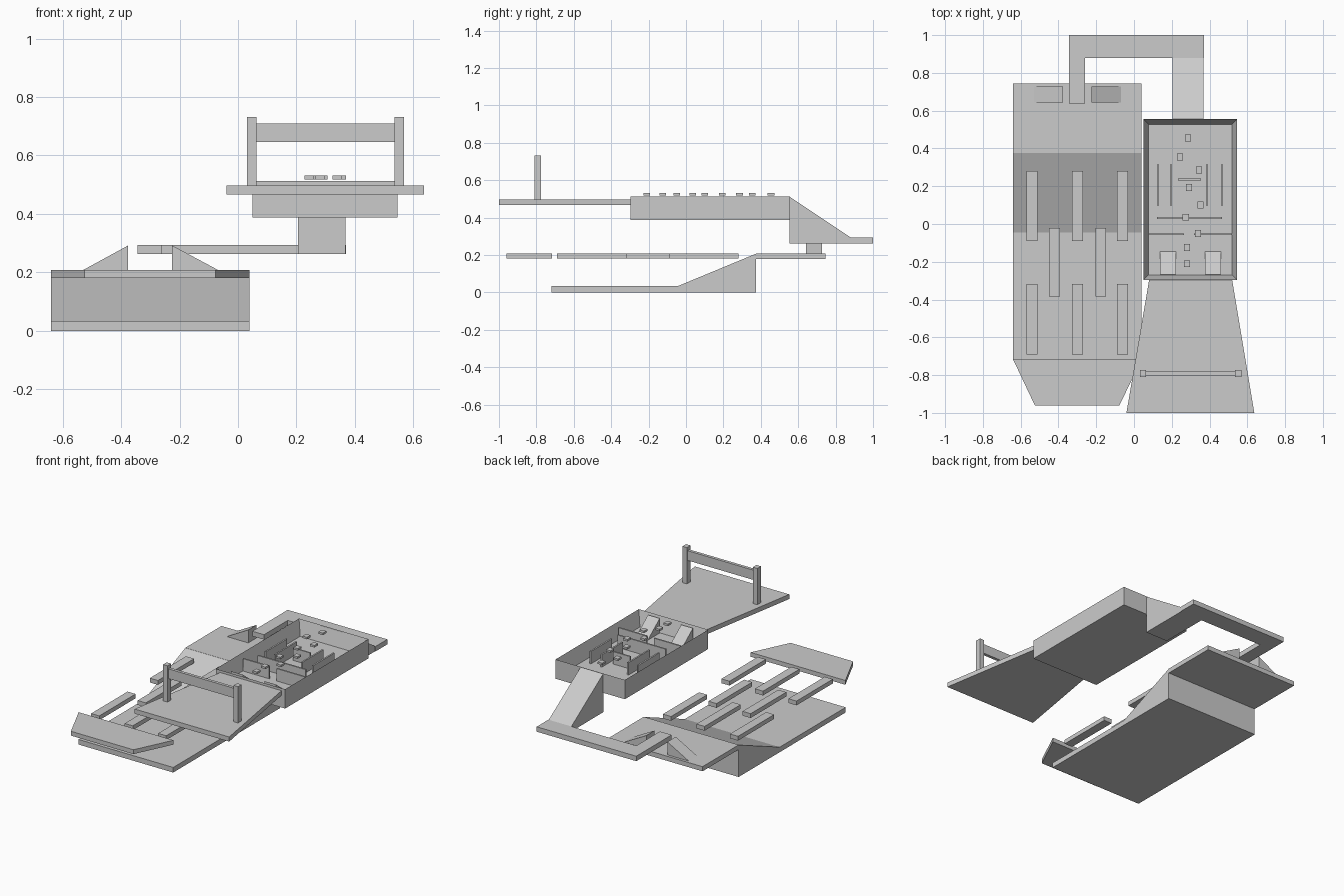
import bpy, bmesh
from mathutils import Vector

if "Cube" in bpy.data.objects:
    bpy.data.objects.remove(bpy.data.objects["Cube"])


def prism(name, pts, lo, hi, axis):
    """Extrude a 2D outline along an axis (x: pts are y,z; y: x,z; z: x,y)."""
    def place(p, d):
        a, b = p
        return {'x': (d, a, b), 'y': (a, d, b), 'z': (a, b, d)}[axis]
    bm = bmesh.new()
    face = bm.faces.new([bm.verts.new(place(p, lo)) for p in pts])
    ext = bmesh.ops.extrude_face_region(bm, geom=[face])
    verts = [v for v in ext['geom'] if isinstance(v, bmesh.types.BMVert)]
    bmesh.ops.translate(bm, verts=verts, vec=Vector(place((0, 0), hi - lo)))
    bmesh.ops.recalc_face_normals(bm, faces=bm.faces)
    mesh = bpy.data.meshes.new(name)
    bm.to_mesh(mesh)
    bm.free()
    obj = bpy.data.objects.new(name, mesh)
    bpy.context.collection.objects.link(obj)
    return obj


def box(name, x0, x1, y0, y1, z0, z1):
    return prism(name, [(x0, y0), (x1, y0), (x1, y1), (x0, y1)], z0, z1, 'z')


# Lower deck: ramped base, rear landing and tapered front landing
prism("lower_ramp", [(-.72, 0), (.375, 0), (.375, .207), (-.045, .033), (-.72, .033)],
      -.64, .04, 'x')
box("rear_landing", -.64, .04, .375, .745, .178, .208)
prism("front_landing", [(-.64, -.717), (-.525, -.96), (-.077, -.96), (.04, -.717)],
      .18, .208, 'z')

# Staggered floating planks
for xs, y0, y1 in [((-.54, -.3, -.06), -.09, .28),
                   ((-.42, -.176), -.385, -.02),
                   ((-.54, -.3, -.06), -.69, -.318)]:
    for x in xs:
        box("floating_plank", x - .029, x + .029, y0, y1, .18, .208)

# Wedges on the rear landing
prism("left_wedge", [(-.53, .208), (-.376, .208), (-.376, .292)], .642, .728, 'y')
prism("right_wedge", [(-.225, .208), (-.068, .208), (-.225, .292)], .642, .728, 'y')

# Hooked walkway and the ramp up to the tray
prism("hook_walkway", [(-.344, .638), (-.26, .638), (-.26, .88), (.205, .88),
                       (.37, .88), (.37, 1), (-.344, 1)], .262, .294, 'z')
prism("upper_ramp", [(.553, .262), (.88, .262), (.88, .294), (.553, .512)], .205, .367, 'x')

# Open tray: inset the top and push it down
FLOOR, RIM = .415, .513
tray = box("maze_tray", .049, .546, -.297, .555, .388, RIM)
bm = bmesh.new()
bm.from_mesh(tray.data)
bm.normal_update()
top = max(bm.faces, key=lambda f: f.calc_center_median().z)
bmesh.ops.inset_region(bm, faces=[top], thickness=.027, use_even_offset=True)
bmesh.ops.translate(bm, verts=top.verts, vec=(0, 0, FLOOR - RIM))
bm.to_mesh(tray.data)
bm.free()

# Thin walls inside the tray
T = .005
for x in (.127, .196, .387, .466):
    box("lengthwise_wall", x - T, x + T, .098, .315, FLOOR, .495)
for y, x0, x1 in [(.236, .233, .355), (.032, .122, .466), (-.054, .076, .265), (-.054, .318, .519)]:
    box("crosswise_wall", x0, x1, y - T, y + T, FLOOR, .495)

# Entry ramps inside the tray
for x in (.18, .418):
    prism("entry_ramp", [(-.268, FLOOR), (-.145, FLOOR), (-.268, .51)], x - .042, x + .042, 'x')

# Small floating steps over the tray
for x, y in [(.286, .455), (.243, .354), (.344, .286), (.29, .194), (.353, .1),
             (.274, .036), (.34, -.05), (.28, -.125), (.28, -.21)]:
    box("small_step", x - .016, x + .016, y - .018, y + .018, .518, .531)

# Flared finish platform with its gate
prism("finish_platform", [(.08, -.297), (-.04, -1), (.637, -1), (.52, -.297)], .467, .497, 'z')
for x in (.047, .552):
    box("gate_post", x - .016, x + .016, -.811, -.774, .497, .732)
box("gate_bar", .063, .536, -.802, -.782, .646, .709)
